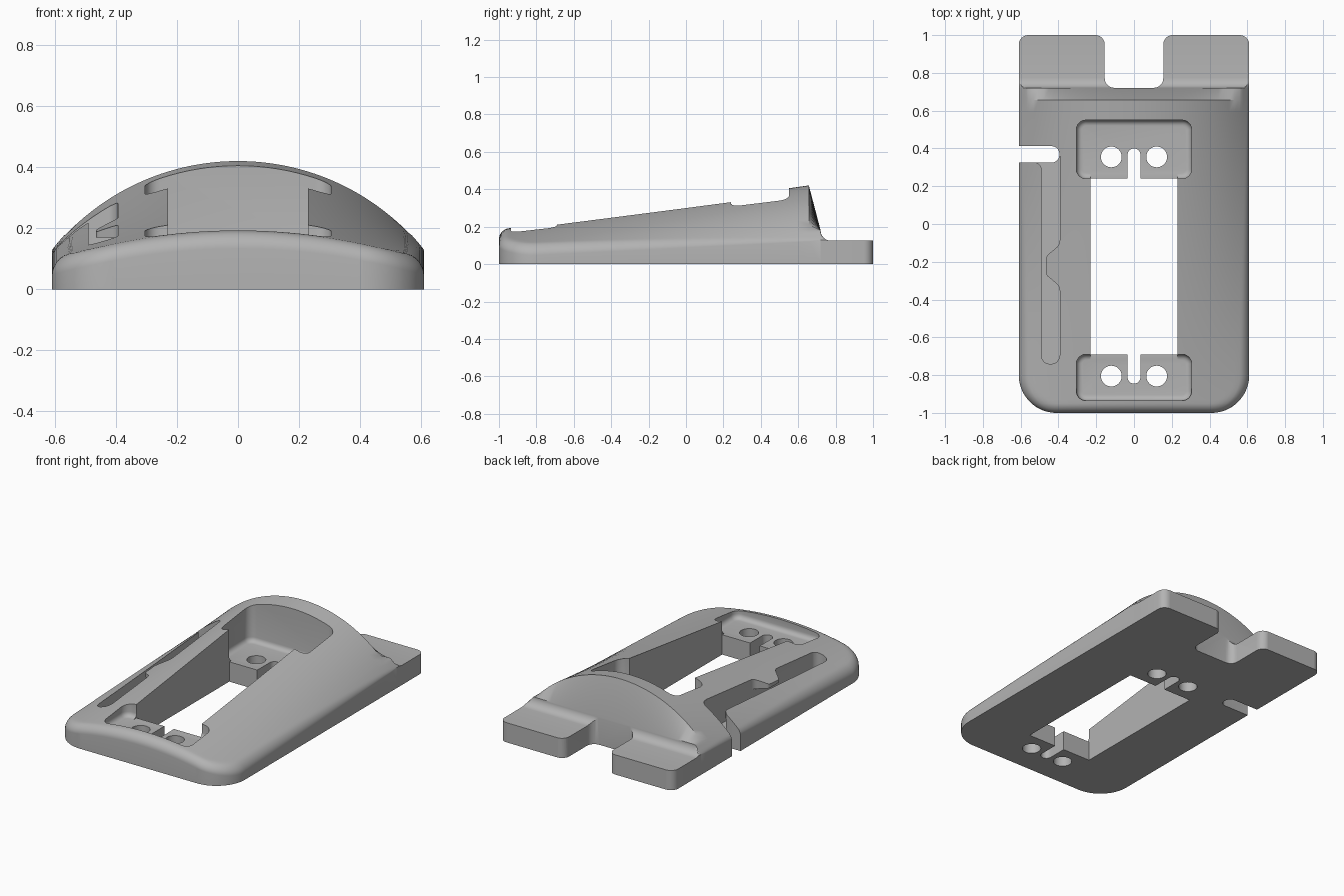
import bpy, bmesh, math
from mathutils import Vector

if "Cube" in bpy.data.objects:
    bpy.data.objects.remove(bpy.data.objects["Cube"])

HALF_W, STEP_Y, SLAB_Z = 0.61, 0.72, 0.125
FRONT_R, BACK_R, EDGE_R, FLOOR_Z = 0.20, 0.05, 0.05, 0.125

grey = bpy.data.materials.new("light grey")
grey.diffuse_color = (0.45, 0.45, 0.45, 1)
grey.use_nodes = True
grey.node_tree.nodes["Principled BSDF"].inputs["Base Color"].default_value = grey.diffuse_color


def make_object(name, bm):
    bmesh.ops.recalc_face_normals(bm, faces=bm.faces)
    mesh = bpy.data.meshes.new(name)
    bm.to_mesh(mesh)
    bm.free()
    mesh.materials.append(grey)
    ob = bpy.data.objects.new(name, mesh)
    bpy.context.collection.objects.link(ob)
    return ob


# ---- body outline and sloping domed top ----
def half_width(y):
    for r, d in ((FRONT_R, FRONT_R - (y + 1)), (BACK_R, BACK_R - (1 - y))):
        if d > 0:
            return HALF_W - r + math.sqrt(max(0, r * r - d * d))
    return HALF_W


def edge_distance(x, y):
    dx, dy = HALF_W - abs(x), y + 1
    if dx < FRONT_R and dy < FRONT_R:
        return max(0, FRONT_R - math.hypot(FRONT_R - dx, FRONT_R - dy))
    return max(0, min(dx, dy))


def round_drop(r, d):
    return r - math.sqrt(max(0, r * r - (r - d) ** 2)) if d < r else 0


def dome(x, y):
    centre = 0.43 - 0.143 * (STEP_Y - y)
    sag = 0.09 + (y + 1) / 1.72 * 0.21
    R = (HALF_W ** 2 + sag ** 2) / (2 * sag)
    return centre - R + math.sqrt(R * R - x * x)


def top_height(x, y):
    if y > STEP_Y:
        return min(dome(x, STEP_Y), SLAB_Z + round_drop(0.055, y - STEP_Y))
    k = min(1, max(0, (y + 0.8) / (STEP_Y + 0.8)))
    r = EDGE_R + (0.006 - EDGE_R) * k
    return dome(x, y) - round_drop(r, edge_distance(x, y))


def ease(r, n):
    return [r * (1 - math.cos(math.pi / 2 * i / n)) for i in range(n + 1)]


def build_body():
    rows = [-1 + d for d in ease(EDGE_R, 8)]
    rows += [-1 + EDGE_R + (0.2 - EDGE_R) * i / 8 for i in range(1, 9)]
    rows += [-0.8 + (STEP_Y + 0.8) * i / 24 for i in range(1, 25)]
    rows += [STEP_Y + 0.0005 + d for d in ease(0.055, 6)]
    rows += [1 - d for d in reversed(ease(BACK_R, 6))]
    insets = ease(EDGE_R, 8)
    bm = bmesh.new()
    top = []
    for y in rows:
        w = half_width(y)
        inner = w - EDGE_R
        xs = [-w + d for d in insets]
        xs += [-inner + 2 * inner * i / 40 for i in range(1, 40)]
        xs += [w - d for d in reversed(insets)]
        top.append([bm.verts.new((x, y, top_height(x, y))) for x in xs])
    for a, b in zip(top, top[1:]):
        for i in range(len(a) - 1):
            bm.faces.new((a[i], a[i + 1], b[i + 1], b[i]))
    rim = top[0] + [r[-1] for r in top[1:]] + top[-1][-2::-1] + [r[0] for r in top[-2:0:-1]]
    low = [bm.verts.new((v.co.x, v.co.y, 0)) for v in rim]
    for i in range(len(rim)):
        k = (i + 1) % len(rim)
        bm.faces.new((rim[i], low[i], low[k], rim[k]))
    bm.faces.new(low)
    return make_object("wedge_base", bm)


# ---- cutters ----
def rounded(points, n=6):
    """Polygon of (x, y, radius) corners turned into a smooth outline."""
    out = []
    for i, (x, y, r) in enumerate(points):
        p = Vector((x, y))
        if r == 0:
            out.append(p)
            continue
        u = (Vector(points[i - 1][:2]) - p).normalized()
        v = (Vector(points[(i + 1) % len(points)][:2]) - p).normalized()
        half = u.angle(v) / 2
        c = p + (u + v).normalized() * (r / math.sin(half))
        s, e = p + u * (r / math.tan(half)) - c, p + v * (r / math.tan(half)) - c
        a0 = math.atan2(s.y, s.x)
        da = (math.atan2(e.y, e.x) - a0 + math.pi) % (2 * math.pi) - math.pi
        out += [c + Vector((math.cos(a0 + da * k / n), math.sin(a0 + da * k / n))) * r
                for k in range(n + 1)]
    return out


def box(x0, x1, y0, y1, r=0):
    return rounded([(x0, y0, r), (x1, y0, r), (x1, y1, r), (x0, y1, r)])


def circle(x, y, r, n=32):
    return [Vector((x + r * math.cos(2 * math.pi * i / n), y + r * math.sin(2 * math.pi * i / n)))
            for i in range(n)]


def loft(levels):
    """Closed solid through (outline, z) levels."""
    bm = bmesh.new()
    rings = [[bm.verts.new((p.x, p.y, z)) for p in pts] for pts, z in levels]
    for a, b in zip(rings, rings[1:]):
        for i in range(len(a)):
            k = (i + 1) % len(a)
            bm.faces.new((a[i], a[k], b[k], b[i]))
    bm.faces.new(rings[0][::-1])
    bm.faces.new(rings[-1])
    return make_object("cutter", bm)


def volume(mesh):
    bm = bmesh.new()
    bm.from_mesh(mesh)
    v = bm.calc_volume(signed=True)
    bm.free()
    return v


def cut(body, cutter):
    """Subtract the cutter, trying the next solver if the result is not sound."""
    cutter.hide_render = True
    before = body.data.copy()
    v0, vc = volume(before), volume(cutter.data)
    for solver in ('MANIFOLD', 'EXACT', 'FLOAT'):
        mod = body.modifiers.new("cut", 'BOOLEAN')
        mod.operation, mod.solver, mod.object = 'DIFFERENCE', solver, cutter
        bpy.context.view_layer.objects.active = body
        bpy.ops.object.modifier_apply(modifier=mod.name)
        if v0 - vc - 1e-3 < volume(body.data) < v0 - 1e-6:
            break
        body.data = before.copy()
    bpy.data.objects.remove(cutter, do_unlink=True)


def prism(outline, z0=-0.1, z1=0.6):
    return loft([(outline, z0), (outline, z1)])


body = build_body()

# rear notch between the two tabs
cut(body, prism(rounded([(-0.3, 1.0005, 0), (-0.155, 1.0005, 0.05), (-0.155, 0.721, 0.05),
                         (0.155, 0.721, 0.05), (0.155, 1.0005, 0.05), (0.3, 1.0005, 0),
                         (0.3, 1.1, 0), (-0.3, 1.1, 0)])))

# pockets with rounded floors at both ends of the window
for y0, y1 in ((0.24, 0.55), (-0.935, -0.69)):
    levels = []
    for k in range(6):
        a = math.pi / 2 * k / 5
        d = 0.03 * (1 - math.sin(a))
        levels.append((box(-0.305 + d, 0.305 - d, y0 + d, y1 - d, 0.05 - d),
                       FLOOR_Z + 0.03 * (1 - math.cos(a))))
    levels.append((box(-0.305, 0.305, y0, y1, 0.05), 0.6))
    cut(body, loft(levels))

# open the pockets to the window, then the window itself
cut(body, prism(box(-0.229, 0.229, -0.76, 0.31), FLOOR_Z + 0.0007))
cut(body, prism(box(-0.23, 0.23, -0.691, 0.241)))

# screw holes and slots in the pocket floors
for y in (0.355, -0.805):
    for x in (-0.12, 0.12):
        cut(body, prism(circle(x, y, 0.055)))
cut(body, prism(box(-0.034, 0.034, 0.1, 0.40, 0.0335)))
cut(body, prism(box(-0.034, 0.034, -0.845, -0.5, 0.0335)))


# side slot and cable groove with an overhanging clip
def groove(g, middle=()):
    return rounded([(-0.55 - g, 0.36 + g, 0), (-0.55 - g, 0.3255 - g, 0),
                    (-0.49 - g, 0.3255 - g, 0.035), (-0.49 - g, -0.74 - g, 0.045),
                    (-0.393 + g, -0.74 - g, 0.045), *middle, (-0.393 + g, 0.36 + g, 0)])


clip = [(-0.393, -0.33, 0.05), (-0.465, -0.27, 0.03), (-0.465, -0.17, 0.03), (-0.393, -0.11, 0.05)]
cut(body, prism(box(-0.75, -0.395, 0.325, 0.412, 0.04)))
cut(body, prism(groove(0.0007), 0.07, 0.17))
cut(body, prism(groove(0, clip), 0.12))

bpy.ops.object.select_all(action='DESELECT')
body.select_set(True)
bpy.context.view_layer.objects.active = body
bpy.ops.object.shade_smooth_by_angle(angle=math.radians(30))
